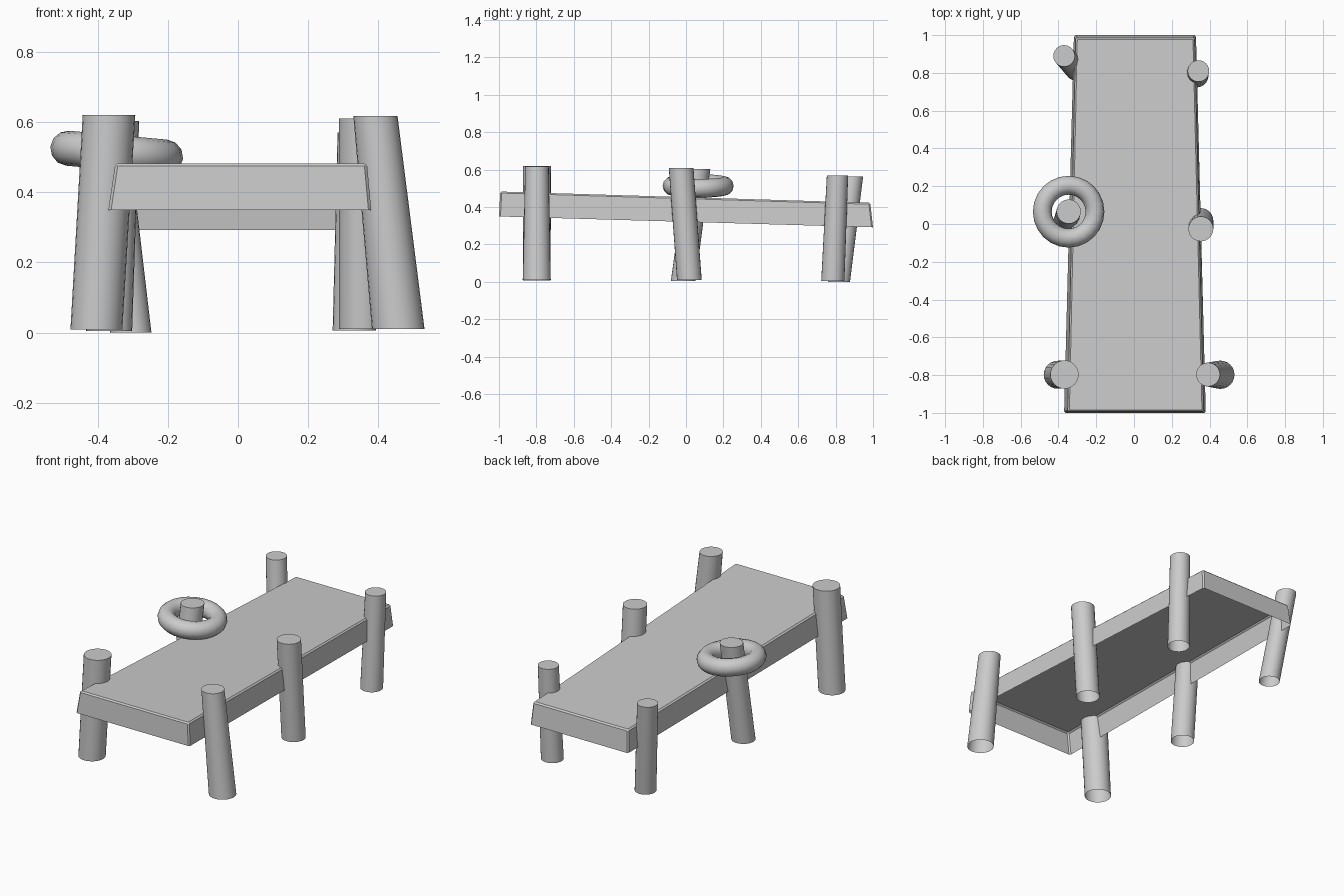
import bpy, bmesh, math
from mathutils import Matrix, Vector

if "Cube" in bpy.data.objects:
    bpy.data.objects.remove(bpy.data.objects["Cube"])


def finish(bm, name, smooth=True):
    mesh = bpy.data.meshes.new(name)
    bm.to_mesh(mesh)
    bm.free()
    obj = bpy.data.objects.new(name, mesh)
    bpy.context.collection.objects.link(obj)
    if smooth:
        bpy.ops.object.select_all(action='DESELECT')
        obj.select_set(True)
        bpy.context.view_layer.objects.active = obj
        bpy.ops.object.shade_smooth_by_angle(angle=math.radians(40))
    return obj


# Deck: tapered, sloping, open underneath, with a narrow bevel
bm = bmesh.new()
bottom = [(-.37, -1, .35), (.38, -1, .35), (.328, 1, .292), (-.318, 1, .292)]
top = [(-.35, -.993, .483), (.368, -.993, .483), (.32, .985, .423), (-.308, .985, .423)]
b = [bm.verts.new(p) for p in bottom]
t = [bm.verts.new(p) for p in top]
bm.faces.new(t)
for i in range(4):
    j = (i + 1) % 4
    bm.faces.new((b[i], b[j], t[j], t[i]))
bmesh.ops.bevel(bm, geom=[e for e in bm.edges if not e.is_boundary],
                offset=.008, segments=1, affect='EDGES')
finish(bm, "deck", smooth=False)


# Posts: leaning, capped on top, open at the bottom
def post(name, low, high, r_low, r_high, sides=24):
    bm = bmesh.new()
    rings = []
    for centre, r in ((low, r_low), (high, r_high)):
        rings.append([bm.verts.new(Vector(centre) + Vector((
            r * math.cos(math.tau * i / sides), r * math.sin(math.tau * i / sides), 0)))
            for i in range(sides)])
    lo, hi = rings
    for i in range(sides):
        j = (i + 1) % sides
        bm.faces.new((lo[i], lo[j], hi[j], hi[i]))
    bm.faces.new(hi)
    finish(bm, name)


post("front_left_post", (-.404, -.798, .008), (-.368, -.797, .62), .074, .075)
post("front_right_post", (.457, -.798, .01), (.392, -.797, .618), .075, .063)
post("middle_left_post", (-.368, -.015, .004), (-.346, .066, .603), .066, .064)
post("middle_right_post", (.354, .018, .01), (.354, -.026, .61), .066, .066)
post("back_left_post", (-.306, .818, 0), (-.37, .89, .564), .059, .057)
post("back_right_post", (.332, .785, .006), (.341, .81, .57), .062, .057)

# Life ring hung over the middle left post
bpy.ops.mesh.primitive_torus_add(major_segments=24, minor_segments=12,
                                 major_radius=.14, minor_radius=.05)
ring = bpy.context.object
ring.name = "life_ring"
ring.data.transform(Matrix.Translation((-.346, .065, .513)) @ Matrix.Rotation(.09, 4, 'Y'))
bpy.ops.object.shade_smooth_by_angle(angle=math.radians(50))
